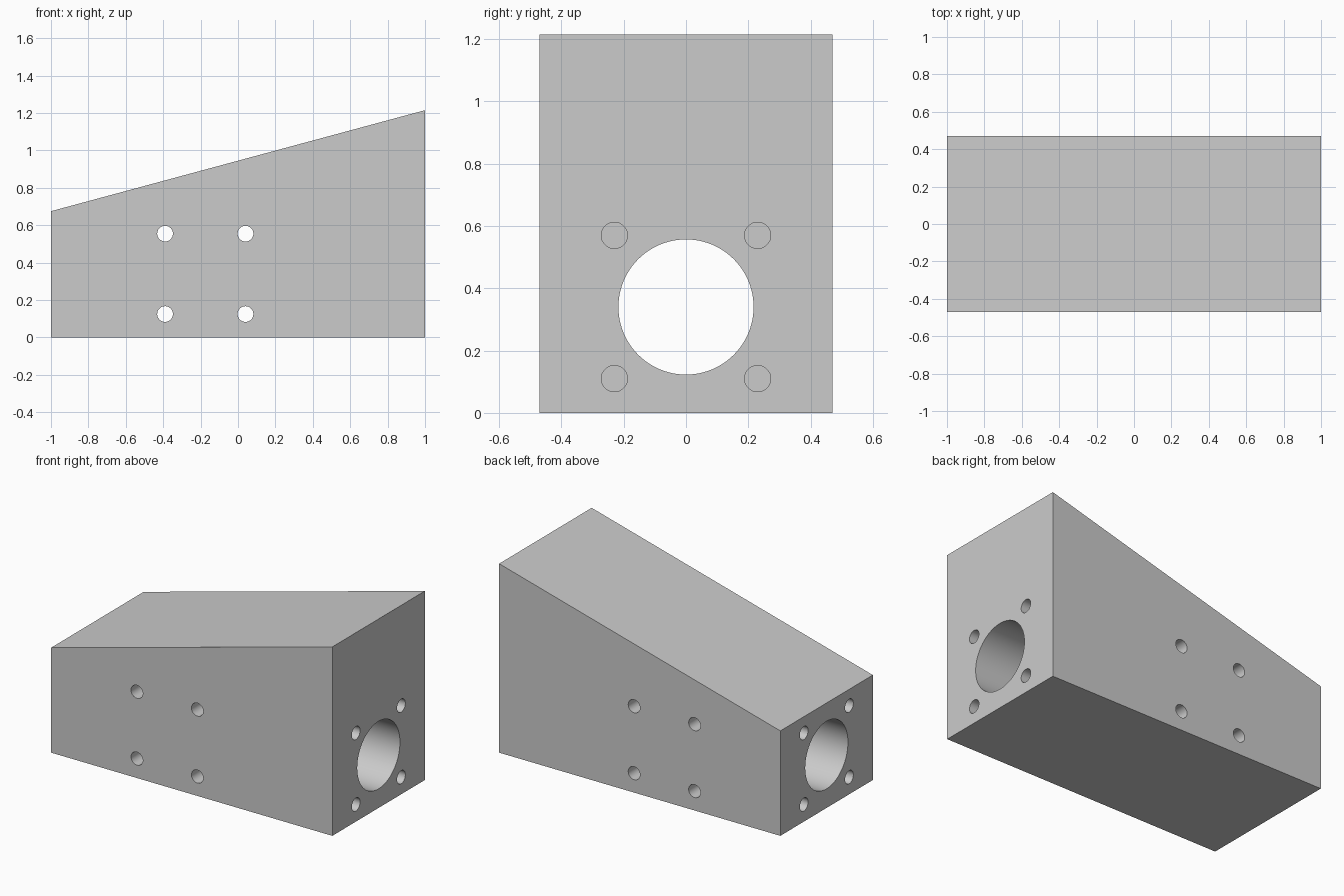
import bpy
import bmesh
from math import radians
from mathutils import Matrix, Vector

cube = bpy.data.objects.get("Cube")
if cube:
    bpy.data.objects.remove(cube, do_unlink=True)

HALF_WIDTH = 0.47
LOW, HIGH = 0.675, 1.215
BORE_Z, BORE_R = 0.34, 0.217
HOLE_R = 0.042
BOLT_DEPTH = 0.3

grey = bpy.data.materials.new("plain grey")
grey.use_nodes = True
colour = (0.6, 0.6, 0.6, 1)
grey.diffuse_color = colour
grey.node_tree.nodes["Principled BSDF"].inputs["Base Color"].default_value = colour


def add_object(name, bm):
    bmesh.ops.recalc_face_normals(bm, faces=bm.faces)
    mesh = bpy.data.meshes.new(name)
    bm.to_mesh(mesh)
    bm.free()
    mesh.materials.append(grey)
    obj = bpy.data.objects.new(name, mesh)
    bpy.context.collection.objects.link(obj)
    return obj


def drill(block, centre, axis, radius, length, sides=48):
    """Cut a round hole centred on a point and running along x or y."""
    bm = bmesh.new()
    turn = Matrix.Rotation(radians(90), 4, "Y" if axis == "x" else "X")
    bmesh.ops.create_cone(bm, cap_ends=True, segments=sides, radius1=radius,
                          radius2=radius, depth=length,
                          matrix=Matrix.Translation(centre) @ turn)
    cutter = add_object("hole_cutter", bm)
    cutter.hide_render = True
    mod = block.modifiers.new("hole", "BOOLEAN")
    mod.operation = "DIFFERENCE"
    mod.solver = "EXACT"
    mod.object = cutter
    bpy.ops.object.modifier_apply(modifier=mod.name)
    bpy.data.objects.remove(cutter, do_unlink=True)


# Sloped block: side profile extruded across its width
bm = bmesh.new()
profile = [(-1, 0), (1, 0), (1, HIGH), (-1, LOW)]
side = bm.faces.new([bm.verts.new((x, -HALF_WIDTH, z)) for x, z in profile])
extruded = bmesh.ops.extrude_face_region(bm, geom=[side])["geom"]
bmesh.ops.translate(bm, vec=Vector((0, 2 * HALF_WIDTH, 0)),
                    verts=[v for v in extruded if isinstance(v, bmesh.types.BMVert)])
block = add_object("sloped_block", bm)
bpy.ops.object.select_all(action="DESELECT")
block.select_set(True)
bpy.context.view_layer.objects.active = block

# Main bore running end to end
drill(block, (0, 0, BORE_Z), "x", BORE_R, 3, 96)

# Cross holes through both sides
for x in (-0.39, 0.04):
    for z in (0.125, 0.555):
        drill(block, (x, 0, z), "y", HOLE_R, 2)

# Blind bolt holes around the bore at each end
for end in (-1, 1):
    for y in (-0.23, 0.23):
        for dz in (-0.23, 0.23):
            drill(block, (end, y, BORE_Z + dz), "x", HOLE_R, 2 * BOLT_DEPTH)

bpy.ops.object.shade_smooth_by_angle(angle=radians(30))
